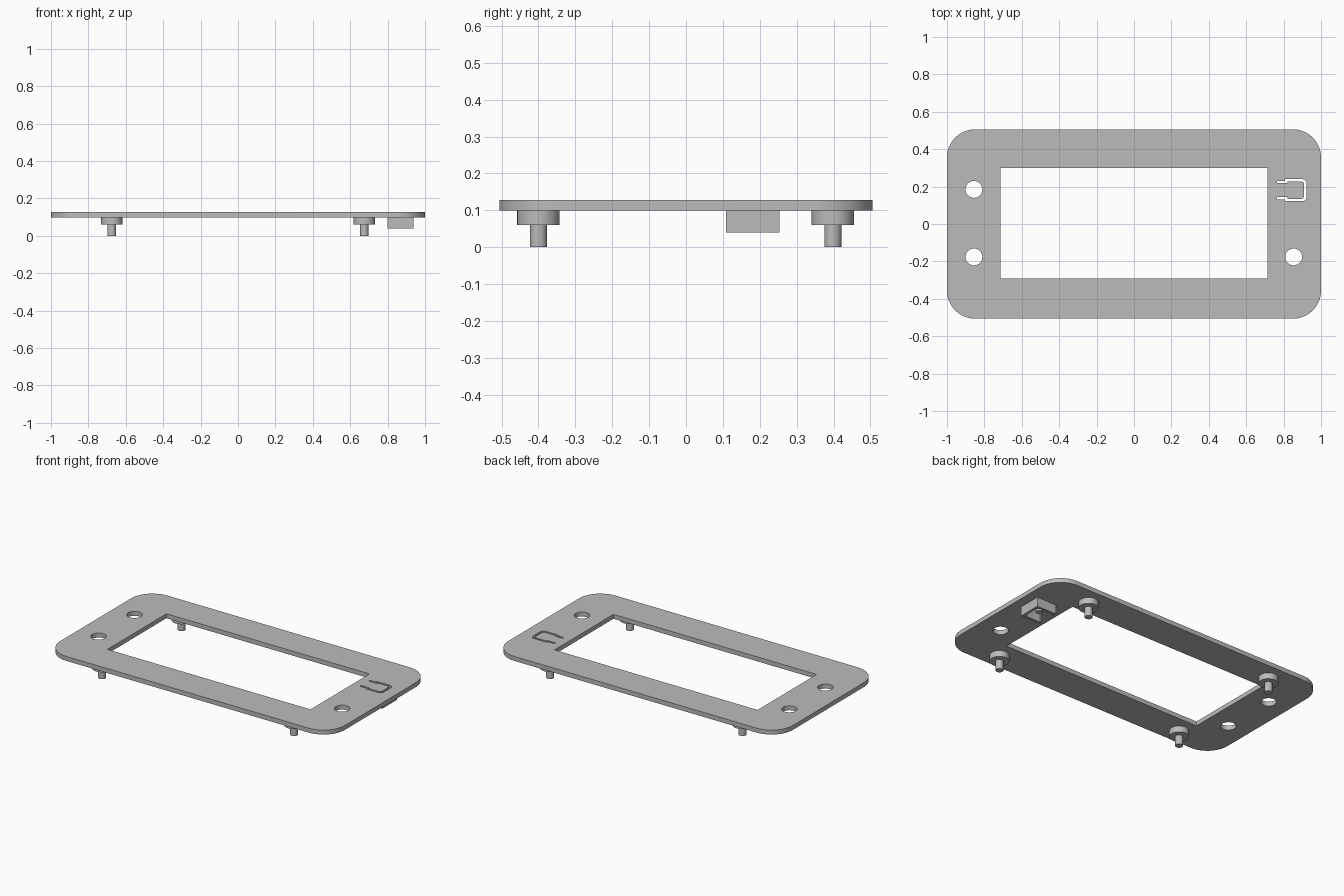
import bpy
import math

if "Cube" in bpy.data.objects:
    bpy.data.objects.remove(bpy.data.objects["Cube"], do_unlink=True)

grey = bpy.data.materials.new("light_grey")
grey.use_nodes = True
colour = (0.5, 0.5, 0.5, 1)
grey.diffuse_color = colour
grey.node_tree.nodes["Principled BSDF"].inputs["Base Color"].default_value = colour


def finish(obj):
    obj.data.materials.clear()
    obj.data.materials.append(grey)
    bpy.ops.object.select_all(action="DESELECT")
    obj.select_set(True)
    bpy.context.view_layer.objects.active = obj
    bpy.ops.object.shade_smooth_by_angle(angle=math.radians(35))


def extrude(name, loops, z0, z1):
    """Solid from flat outlines; inner outlines become holes."""
    curve = bpy.data.curves.new(name, "CURVE")
    curve.dimensions = "2D"
    curve.fill_mode = "BOTH"
    curve.extrude = (z1 - z0) / 2
    for loop in loops:
        spline = curve.splines.new("POLY")
        spline.points.add(len(loop) - 1)
        for point, (x, y) in zip(spline.points, loop):
            point.co = (x, y, 0, 1)
        spline.use_cyclic_u = True
    temp = bpy.data.objects.new(name + "_outline", curve)
    bpy.context.collection.objects.link(temp)
    bpy.context.view_layer.update()
    graph = bpy.context.evaluated_depsgraph_get()
    mesh = bpy.data.meshes.new_from_object(temp.evaluated_get(graph))
    bpy.data.objects.remove(temp, do_unlink=True)
    obj = bpy.data.objects.new(name, mesh)
    obj.location.z = (z0 + z1) / 2
    bpy.context.collection.objects.link(obj)
    finish(obj)


def cylinder(name, x, y, r, z0, z1):
    bpy.ops.mesh.primitive_cylinder_add(
        vertices=40, radius=r, depth=z1 - z0, location=(x, y, (z0 + z1) / 2))
    obj = bpy.context.object
    obj.name = name
    finish(obj)


def arc(cx, cy, r, start, end, steps):
    angles = [math.radians(start + (end - start) * i / steps) for i in range(steps + 1)]
    return [(cx + r * math.cos(a), cy + r * math.sin(a)) for a in angles]


def circle(cx, cy, r):
    return arc(cx, cy, r, 0, 360, 40)[:-1]


def mirrored(half):
    """Close a half outline (x, offset) across the button centre line."""
    return ([(x, BUTTON_Y + d) for x, d in half]
            + [(x, BUTTON_Y - d) for x, d in reversed(half)])


# Face plate outline with rounded corners
W, H, R = 1.0, 0.506, 0.15
outline = []
for i, (sx, sy) in enumerate([(1, 1), (-1, 1), (-1, -1), (1, -1)]):
    outline += arc(sx * (W - R), sy * (H - R), R, 90 * i, 90 * i + 90, 12)

window = [(-0.713, -0.291), (0.713, -0.291), (0.713, 0.3), (-0.713, 0.3)]
holes = [circle(x, y, 0.045) for x, y in
         [(-0.856, 0.185), (-0.856, -0.176), (0.854, -0.176)]]

# Slot that frees the flexible push button
BUTTON_Y = 0.181
slot_outer = [(0.765, 0.049), (0.808, 0.049), (0.808, 0.059)] \
    + arc(0.9, 0.037, 0.022, 90, 0, 5)
slot_inner = arc(0.897, 0.035, 0.011, 0, 90, 4) \
    + [(0.82, 0.046), (0.82, 0.037), (0.765, 0.037)]
upper = [(x, BUTTON_Y + d) for x, d in slot_outer]
lower = [(x, BUTTON_Y - d) for x, d in reversed(slot_outer)]
back_low = [(x, BUTTON_Y - d) for x, d in reversed(slot_inner)]
back_up = [(x, BUTTON_Y + d) for x, d in slot_inner]
slot = upper + lower + back_low + back_up

extrude("face_plate", [outline, window, slot] + holes, 0.099, 0.1275)

# Guard wall around the button, open towards the window
wall_half = [(0.80, 0.049), (0.80, 0.0725), (0.9385, 0.0725)]
wall_outer = mirrored(wall_half)
wall_inner = mirrored([(0.808, 0.049)] + slot_outer[2:])
extrude("button_guard", [wall_outer + wall_inner[::-1]], 0.04, 0.104)

# Small plunger beneath the button
cylinder("button_plunger", 0.865, BUTTON_Y, 0.02, 0.06, 0.104)

# Four stepped mounting pegs
for side, x in (("right", -0.675), ("left", 0.675)):
    for end, y in (("front", -0.4), ("back", 0.398)):
        cylinder(f"{end}_{side}_standoff", x, y, 0.0575, 0.06, 0.103)
        cylinder(f"{end}_{side}_pin", x, y, 0.023, 0.0, 0.064)
